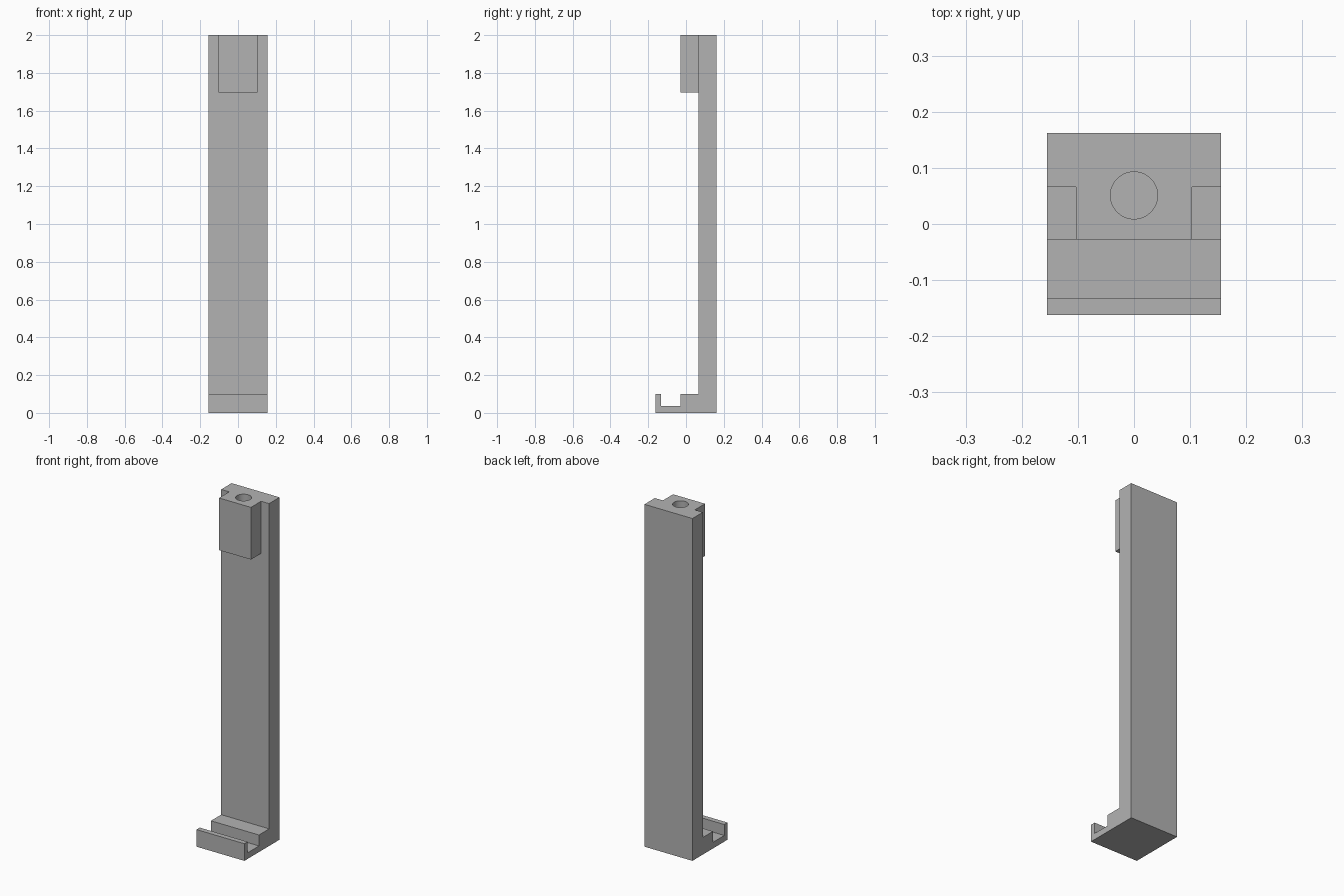
import bpy
import bmesh
from mathutils import Matrix

cube = bpy.data.objects.get("Cube")
if cube:
    bpy.data.objects.remove(cube, do_unlink=True)

# Single plain grey finish
grey = bpy.data.materials.new("plain grey")
grey.use_nodes = True
colour = (0.45, 0.45, 0.45, 1)
grey.diffuse_color = colour
grey.node_tree.nodes["Principled BSDF"].inputs["Base Color"].default_value = colour


def make_object(name, bm):
    bmesh.ops.recalc_face_normals(bm, faces=bm.faces)
    mesh = bpy.data.meshes.new(name)
    bm.to_mesh(mesh)
    bm.free()
    mesh.materials.append(grey)
    obj = bpy.data.objects.new(name, mesh)
    bpy.context.collection.objects.link(obj)
    return obj


def extrude_profile(name, points, half_width):
    """Sweep a side profile of (y, z) points across x."""
    bm = bmesh.new()
    face = bm.faces.new([bm.verts.new((-half_width, y, z)) for y, z in points])
    swept = bmesh.ops.extrude_face_region(bm, geom=[face])["geom"]
    verts = [v for v in swept if isinstance(v, bmesh.types.BMVert)]
    bmesh.ops.translate(bm, verts=verts, vec=(2 * half_width, 0, 0))
    return make_object(name, bm)


def combine(target, helper, operation):
    mod = target.modifiers.new(operation.lower(), 'BOOLEAN')
    mod.operation = operation
    mod.solver = 'EXACT'
    mod.object = helper
    bpy.context.view_layer.objects.active = target
    bpy.ops.object.modifier_apply(modifier=mod.name)
    bpy.data.objects.remove(helper, do_unlink=True)


# Upright with its stepped foot, channel and front lip
BACK, FRONT, STEP, LIP_IN, LIP_OUT = 0.162, 0.066, -0.028, -0.132, -0.162
HEIGHT, FOOT, FLOOR = 2.0, 0.1, 0.036
post = extrude_profile("hooked_post", [
    (BACK, 0), (BACK, HEIGHT), (FRONT, HEIGHT), (FRONT, FOOT), (STEP, FOOT),
    (STEP, FLOOR), (LIP_IN, FLOOR), (LIP_IN, FOOT), (LIP_OUT, FOOT), (LIP_OUT, 0),
], 0.155)

# Narrower block at the top of the front face, sunk into the post
inner = 0.12
block = extrude_profile("head_block", [
    (inner, 1.695), (inner, HEIGHT), (STEP, HEIGHT), (STEP, 1.695),
], 0.103)
combine(post, block, 'UNION')

# Round blind hole in the top
depth = 0.26
bm = bmesh.new()
bmesh.ops.create_cone(bm, cap_ends=True, segments=48, radius1=0.042, radius2=0.042,
                      depth=2 * depth, matrix=Matrix.Translation((0, 0.051, HEIGHT)))
cutter = make_object("hole_cutter", bm)
cutter.hide_render = True
combine(post, cutter, 'DIFFERENCE')

# Smooth hole wall, sharp corners elsewhere
bpy.ops.object.select_all(action='DESELECT')
post.select_set(True)
bpy.context.view_layer.objects.active = post
bpy.ops.object.shade_smooth_by_angle(angle=0.5)
